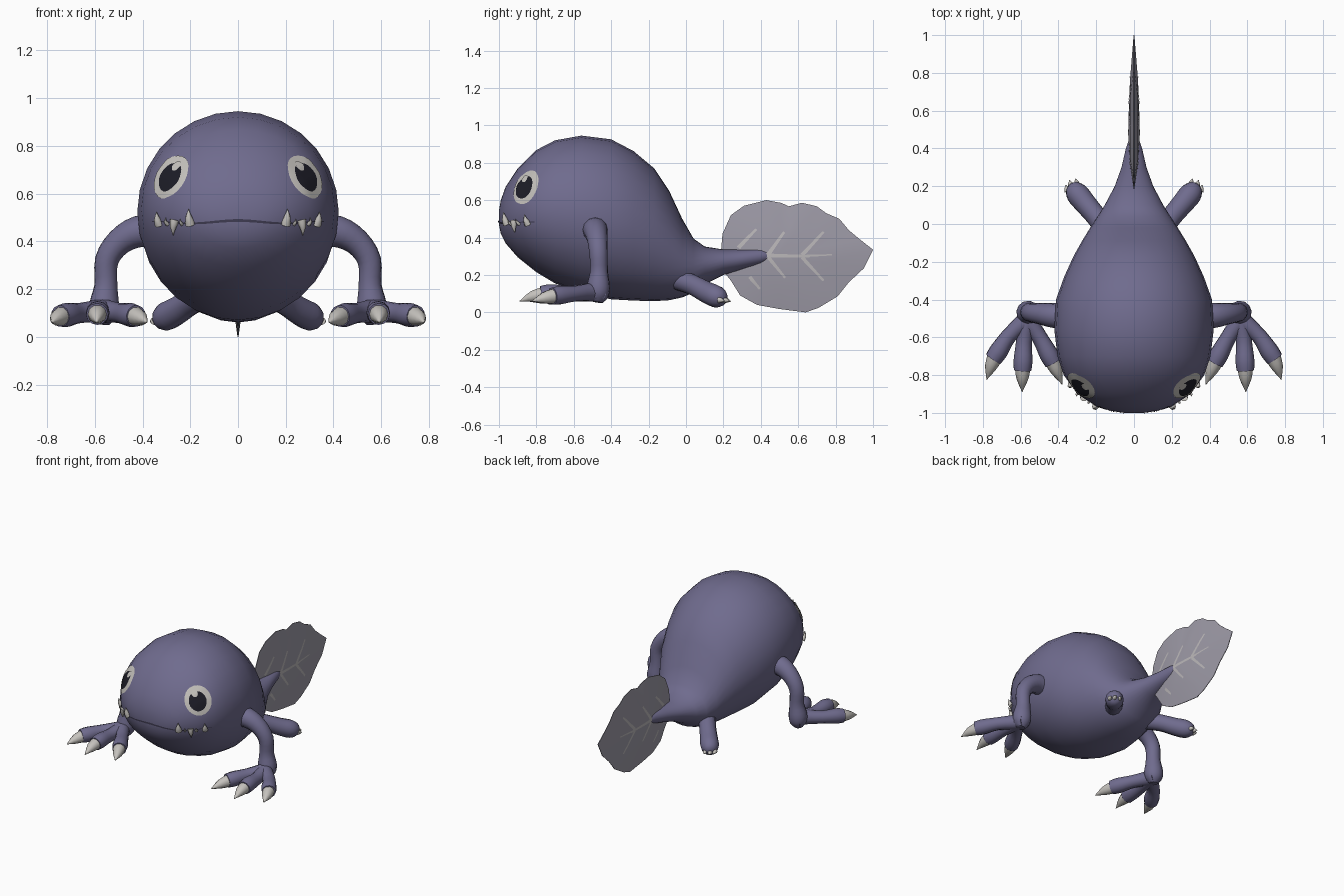
import bpy, bmesh, math
from mathutils import Vector, Quaternion
from mathutils.bvhtree import BVHTree

if "Cube" in bpy.data.objects:
    bpy.data.objects.remove(bpy.data.objects["Cube"])


def material(name, rgb):
    m = bpy.data.materials.new(name)
    m.diffuse_color = (*rgb, 1)
    m.use_nodes = True
    m.node_tree.nodes["Principled BSDF"].inputs["Base Color"].default_value = m.diffuse_color
    return m


SKIN = material("dusky violet", (0.16, 0.148, 0.27))
FIN = material("fin grey", (0.34, 0.325, 0.385))
VEIN = material("vein grey", (0.50, 0.48, 0.49))
BONE = material("bone white", (0.56, 0.54, 0.51))
DARK = material("pupil dark", (0.012, 0.012, 0.02))
LIP = material("lip shadow", (0.05, 0.045, 0.085))


def finish(name, bm, mat, angle=50):
    bmesh.ops.recalc_face_normals(bm, faces=bm.faces)
    me = bpy.data.meshes.new(name)
    bm.to_mesh(me)
    bm.free()
    ob = bpy.data.objects.new(name, me)
    me.materials.append(mat)
    bpy.context.collection.objects.link(ob)
    bpy.ops.object.select_all(action='DESELECT')
    ob.select_set(True)
    bpy.context.view_layer.objects.active = ob
    bpy.ops.object.shade_smooth_by_angle(angle=math.radians(angle))
    return ob


def skin_rings(bm, rings):
    """Bridge rings of points and close both ends."""
    vs = [[bm.verts.new(p) for p in r] for r in rings]
    n = len(vs[0])
    for a, b in zip(vs, vs[1:]):
        for i in range(n):
            j = (i + 1) % n
            bm.faces.new((a[i], a[j], b[j], b[i]))
    bm.faces.new(vs[0])
    bm.faces.new(vs[-1])


def spline(rows, steps):
    """Catmull-Rom through rows of equal length."""
    out = []
    rows = [Vector(r) for r in rows]
    for i in range(len(rows) - 1):
        p0, p1, p2 = rows[max(i - 1, 0)], rows[i], rows[i + 1]
        p3 = rows[min(i + 2, len(rows) - 1)]
        for k in range(steps):
            t = k / steps
            out.append(0.5 * (2 * p1 + (p2 - p0) * t + (2 * p0 - 5 * p1 + 4 * p2 - p3) * t * t
                              + (3 * p1 - p0 - 3 * p2 + p3) * t ** 3))
    return out + [rows[-1]]


def limb(name, rows, mat, segs=12, steps=3):
    """Round tube through rows of x, y, z, radius."""
    pts = spline(rows, steps)
    rings, q, old = [], None, None
    for i, p in enumerate(pts):
        t = (pts[min(i + 1, len(pts) - 1)].xyz - pts[max(i - 1, 0)].xyz).normalized()
        q = t.to_track_quat('Z', 'Y') if q is None else old.rotation_difference(t) @ q
        old = t
        r = max(p.w, 0.001)
        rings.append([p.xyz + q @ Vector((r * math.cos(a), r * math.sin(a), 0))
                      for a in (2 * math.pi * k / segs for k in range(segs))])
    bm = bmesh.new()
    skin_rings(bm, rings)
    return finish(name, bm, mat)


def flip(rows, s):
    return [(r[0] * s, *r[1:]) for r in rows]


def tree(ob):
    me = ob.data
    return BVHTree.FromPolygons([v.co for v in me.vertices], [list(p.vertices) for p in me.polygons])


# Body and tail: y, top, bottom, half width
profile = [
    (-1.0, 0.545, 0.47, 0.05), (-0.99, 0.60, 0.42, 0.12), (-0.965, 0.67, 0.37, 0.20),
    (-0.9, 0.77, 0.295, 0.30), (-0.8, 0.868, 0.215, 0.372), (-0.7, 0.92, 0.155, 0.405),
    (-0.56, 0.945, 0.10, 0.422), (-0.4, 0.925, 0.07, 0.413), (-0.28, 0.862, 0.063, 0.37),
    (-0.17, 0.77, 0.06, 0.32), (-0.09, 0.65, 0.065, 0.275), (-0.02, 0.50, 0.08, 0.232),
    (0.04, 0.395, 0.105, 0.193), (0.1, 0.352, 0.15, 0.155), (0.2, 0.336, 0.20, 0.102),
    (0.3, 0.336, 0.23, 0.066), (0.4, 0.34, 0.257, 0.043), (0.445, 0.333, 0.275, 0.028),
    (0.47, 0.313, 0.295, 0.01)]
SEG = 28
bm = bmesh.new()
skin_rings(bm, [[(w * math.cos(a), y, (t + b) / 2 + (t - b) / 2 * math.sin(a))
                 for a in (2 * math.pi * k / SEG for k in range(SEG))] for y, t, b, w in profile])
body_tree = tree(finish("body", bm, SKIN))


def face_point(x, z):
    hit = body_tree.ray_cast(Vector((x, -2, z)), Vector((0, 1, 0)))
    return hit[0], hit[1]


def ribbon(name, bvh, centres, widths, across, ray, lift, mat):
    """Thin strip laid on a surface along a ray direction."""
    bm = bmesh.new()
    rows = []
    for c, w in zip(centres, widths):
        row = []
        for k in (-1, 1):
            hit = bvh.ray_cast(c + across * w * k - ray * 2, ray)
            if hit[0] is not None:
                row.append(bm.verts.new(hit[0] - ray * lift))
        if len(row) == 2:
            rows.append(row)
    for a, b in zip(rows, rows[1:]):
        bm.faces.new((a[0], a[1], b[1], b[0]))
    return finish(name, bm, mat)


# Mouth line
xs = [-0.36 + 0.72 * i / 36 for i in range(37)]
ribbon("mouth", body_tree, [Vector((x, 0, 0.487 - 0.012 * math.sin(min(abs(x) / 0.2, 1.6) * math.pi / 2) ** 2))
                            for x in xs],
       [0.006 - 0.004 * abs(x) / 0.36 for x in xs], Vector((0, 0, 1)), Vector((0, 1, 0)), 0.004, LIP)


def patch(name, c, n, u, v, du, dv, ru, rv, lift, mat):
    """Elliptical plate wrapped on the body."""
    bm = bmesh.new()

    def put(x, y):
        o = c + u * (du + x) + v * (dv + y)
        hit = body_tree.ray_cast(o + n * 0.3, -n)
        return bm.verts.new(hit[0] + n * lift)
    mid = put(0, 0)
    prev = None
    for f in (0.35, 0.7, 1.0):
        ring = [put(ru * f * math.cos(k * math.pi / 12), rv * f * math.sin(k * math.pi / 12)) for k in range(24)]
        for k in range(24):
            j = (k + 1) % 24
            if prev:
                bm.faces.new((prev[k], prev[j], ring[j], ring[k]))
            else:
                bm.faces.new((mid, ring[k], ring[j]))
        prev = ring
    ob = finish(name, bm, mat)
    if ob.data.polygons[0].normal.dot(n) < 0:
        ob.data.flip_normals()


for s, side in ((1, "right"), (-1, "left")):
    # Eyes, with u pointing outward and v up
    c, n = face_point(0.285 * s, 0.672)
    n = (n + Vector((0.2 * s, 0, 0))).normalized()
    u = Vector((0, 0, 1)).cross(n).normalized() * s
    v = (n.cross(u) * s).normalized()
    if v.z < 0:
        v = -v
    tilt = Quaternion(n, 0.15 * s)
    u, v = tilt @ u, tilt @ v
    patch(side + "_eye_white", c, n, u, v, 0, 0, 0.088, 0.1, 0.004, BONE)
    patch(side + "_pupil", c, n, u, v, -0.006, -0.004, 0.058, 0.066, 0.007, DARK)
    patch(side + "_eye_glint", c, n, u, v, -0.012, 0.05, 0.02, 0.024, 0.009, BONE)

    # Teeth: x, base height, tip height
    for i, (x, z0, z1) in enumerate(((0.2, 0.472, 0.535), (0.265, 0.488, 0.43), (0.33, 0.47, 0.525),
                                     (0.295, 0.472, 0.50), (0.235, 0.472, 0.495))):
        p, pn = face_point(x * s, z0)
        q, qn = face_point(x * s, z1)
        r = 0.36 * abs(z1 - z0)
        limb(f"{side}_tooth_{i}", [(*p, r), (*(p.lerp(q, 0.5) + pn * 0.012), r * 0.65),
                                   (*(q + qn * 0.014), 0)], BONE, 8, 2)

    # Front leg
    limb(side + "_front_leg", flip([
        (0.33, -0.49, 0.44, 0.07), (0.42, -0.485, 0.44, 0.066), (0.50, -0.475, 0.395, 0.056),
        (0.55, -0.468, 0.32, 0.05), (0.553, -0.465, 0.22, 0.048), (0.56, -0.468, 0.14, 0.062),
        (0.562, -0.47, 0.09, 0.056), (0.565, -0.475, 0.055, 0.03)], s), SKIN)
    # Toes and claws: knuckle, claw base, claw tip
    toes = (((0.66, -0.59), (0.745, -0.715), (0.78, -0.825)),
            ((0.582, -0.62), (0.59, -0.775), (0.592, -0.89)),
            ((0.50, -0.60), (0.427, -0.735), (0.38, -0.85)))
    for i, (k, b, t) in enumerate(toes):
        z = 0.1 if i == 1 else 0.092
        limb(f"{side}_front_toe_{i}", flip([
            (0.56, -0.44, 0.095, 0.045), (0.565, -0.5, 0.108, 0.05), (*k, 0.1, 0.042),
            (*Vector(k).lerp(Vector(b), 0.65), z, 0.05), (*b, z - 0.005, 0.046)], s), SKIN)
        limb(f"{side}_front_claw_{i}", flip([
            (*Vector(b).lerp(Vector(k), 0.15), z - 0.003, 0.043),
            (*Vector(b).lerp(Vector(t), 0.4), z - 0.015, 0.031), (*t, 0.06, 0)], s), BONE, 10)

    # Back leg with three small claws
    limb(side + "_back_leg", flip([
        (0.13, -0.05, 0.18, 0.06), (0.2, 0.04, 0.145, 0.055), (0.255, 0.105, 0.11, 0.058),
        (0.30, 0.16, 0.085, 0.06), (0.325, 0.195, 0.072, 0.042), (0.335, 0.208, 0.067, 0.015)], s), SKIN)
    for i, (x, y) in enumerate(((0.30, 0.205), (0.332, 0.198), (0.352, 0.172))):
        limb(f"{side}_back_claw_{i}", flip([
            (x, y, 0.066, 0.016), (x + 0.005, y + 0.018, 0.064, 0.012),
            (x + 0.01, y + 0.035, 0.058, 0)], s), BONE, 8, 2)

# Tail fin: wavy leaf outline in y, z, swelling slightly toward the middle
leaf = [(0.185, 0.3), (0.195, 0.42), (0.24, 0.52), (0.31, 0.57), (0.43, 0.60), (0.51, 0.585), (0.55, 0.567),
        (0.62, 0.586), (0.70, 0.567), (0.75, 0.53), (0.82, 0.50), (0.87, 0.44), (0.93, 0.39), (1.0, 0.335),
        (0.95, 0.235), (0.87, 0.16), (0.81, 0.085), (0.71, 0.025), (0.64, 0.0), (0.50, 0.018), (0.38, 0.04),
        (0.29, 0.09), (0.24, 0.17), (0.2, 0.22)]
bm = bmesh.new()
skin_rings(bm, [[(x, 0.48 + (y - 0.48) * f, 0.3 + (z - 0.3) * f) for y, z in leaf]
                for f, x in ((0.1, -0.03), (0.55, -0.021), (1, -0.002), (1, 0.002), (0.55, 0.021), (0.1, 0.03))])
fin_tree = tree(finish("tail_fin", bm, FIN))

# Fin veins on both faces: start, end, half width
veins = [((0.40, 0.305), (0.66, 0.3), 0.011), ((0.64, 0.302), (0.78, 0.308), 0.006),
         ((0.28, 0.345), (0.375, 0.445), 0.011), ((0.44, 0.31), (0.525, 0.43), 0.011),
         ((0.62, 0.305), (0.735, 0.43), 0.011), ((0.44, 0.295), (0.53, 0.185), 0.01),
         ((0.62, 0.295), (0.735, 0.17), 0.01), ((0.34, 0.19), (0.395, 0.125), 0.01)]
for s, side in ((1, "right"), (-1, "left")):
    for i, (a, b, w) in enumerate(veins):
        a, b = Vector((0, *a)), Vector((0, *b))
        d = (b - a).normalized()
        ribbon(f"{side}_fin_vein_{i}", fin_tree, [a.lerp(b, k / 6) for k in range(7)],
               [w * (1 - 0.07 * k) for k in range(7)], Vector((0, -d.z, d.y)), Vector((-s, 0, 0)), 0.003, VEIN)
